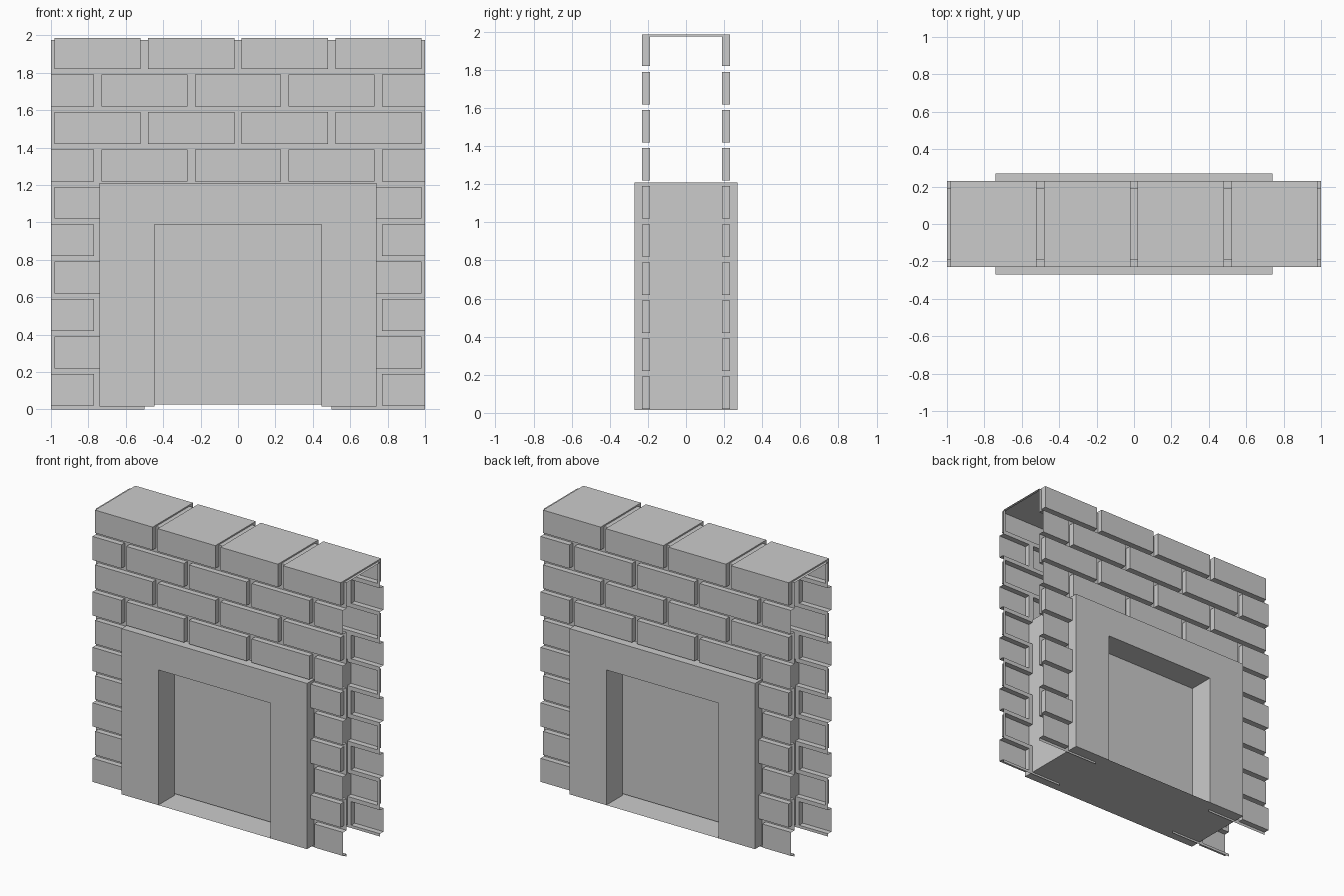
import bpy, bmesh
from mathutils import Vector

if "Cube" in bpy.data.objects:
    bpy.data.objects.remove(bpy.data.objects["Cube"])

IN, OUT = 0.19, 0.23          # mortar plane and brick face, distance from centre
TOP_IN, TOP_OUT = 1.975, 1.985
HOLE = 0.5                    # half width of the opening in the brick skin


def face(bm, pts, out):
    """Add a polygon whose normal points along 'out'."""
    f = bm.faces.new([bm.verts.new(p) for p in pts])
    f.normal_update()
    if f.normal.dot(Vector(out)) < 0:
        f.normal_flip()


def panel(bm, y, x0, x1, z0, z1, s):
    face(bm, [(x0, y, z0), (x1, y, z0), (x1, y, z1), (x0, y, z1)], (0, s, 0))


def end_wall(bm, x, z0, z1, s, d):
    face(bm, [(x, s*IN, z0), (x, s*OUT, z0), (x, s*OUT, z1), (x, s*IN, z1)], (d, 0, 0))


def bed(bm, z, x0, x1, s, d):
    face(bm, [(x0, s*IN, z), (x1, s*IN, z), (x1, s*OUT, z), (x0, s*OUT, z)], (0, 0, d))


def brick(bm, x0, x1, z0, z1, s):
    """Hollow raised brick, open at the back and at the wall ends."""
    panel(bm, s*OUT, x0, x1, z0, z1, s)
    bed(bm, z0, x0, x1, s, -1)
    bed(bm, z1, x0, x1, s, 1)
    for x, d in ((x0, -1), (x1, 1)):
        if abs(x) < 0.999 and abs(x) != HOLE:
            end_wall(bm, x, z0, z1, s, d)


def finish(bm, name):
    bmesh.ops.remove_doubles(bm, verts=bm.verts, dist=0.0005)
    me = bpy.data.meshes.new(name)
    bm.to_mesh(me)
    bm.free()
    bpy.context.collection.objects.link(bpy.data.objects.new(name, me))


def row_bricks(r):
    """Brick x spans of a row, with the opening cut out of the lower rows."""
    first = -0.98 if r % 2 else -1.23
    spans = []
    for i in range(4 if r % 2 else 5):
        a = round(max(-1, first + 0.5*i), 3)
        b = round(min(1, first + 0.5*i + 0.46), 3)
        if r < 5:
            if (a + b) < 0:
                b = min(b, -HOLE)
            else:
                a = max(a, HOLE)
            if abs(a + b) < 0.1 or b - a < 0.05:
                continue
        spans.append((a, b))
    if r < 5:
        spans = [sp for sp in spans if sp[1] <= -HOLE or sp[0] >= HOLE]
    return spans


# Front and back brick skins
for name, s in (("front_brick_skin", -1), ("back_brick_skin", 1)):
    bm = bmesh.new()
    for r in range(10):
        z0, z1 = 0.2*r + 0.02, 0.2*r + 0.19
        low = z0 - 0.03 if r else 0.0
        sides = [(-1, -HOLE), (HOLE, 1)] if r < 5 else [(-1, 1)]
        if r == 9:
            z1 = TOP_IN
        for a, b in sides:
            panel(bm, s*IN, a, b, low, z0, s)          # bed joint
            x = a
            for p, q in row_bricks(r):
                if p < a or q > b:
                    continue
                if p > x:
                    panel(bm, s*IN, x, p, z0, z1, s)   # upright joint
                x = q
                if r < 9:
                    brick(bm, p, q, z0, z1, s)
            if x < b:
                panel(bm, s*IN, x, b, z0, z1, s)
    finish(bm, name)

# Top course: bricks wrapping over the wall
bm = bmesh.new()
ZB = 1.82
for a, b in row_bricks(9):
    for s in (-1, 1):
        panel(bm, s*OUT, a, b, ZB, TOP_OUT, s)
        bed(bm, ZB, a, b, s, -1)
    face(bm, [(a, -OUT, TOP_OUT), (b, -OUT, TOP_OUT), (b, OUT, TOP_OUT), (a, OUT, TOP_OUT)], (0, 0, 1))
    for x, d in ((a, -1), (b, 1)):
        for s in (-1, 1):
            end_wall(bm, x, ZB, TOP_IN, s, d)
        face(bm, [(x, -OUT, TOP_IN), (x, OUT, TOP_IN), (x, OUT, TOP_OUT), (x, -OUT, TOP_OUT)], (d, 0, 0))
finish(bm, "capping_bricks")

# Mortar strips across the top
bm = bmesh.new()
for a, b in ((-1, -.98), (-.52, -.48), (-.02, .02), (.48, .52), (.98, 1)):
    face(bm, [(a, -IN, TOP_IN), (b, -IN, TOP_IN), (b, IN, TOP_IN), (a, IN, TOP_IN)], (0, 0, 1))
finish(bm, "top_mortar")

# Fireplace surround with a recess on both faces
bm = bmesh.new()
W, D, B, T = 0.74, 0.27, 0.015, 1.21       # half width, half depth, bottom, top
w, d, t = 0.447, 0.085, 0.99               # recess half width, back panel, top
for z, n in ((B, -1), (T, 1)):
    face(bm, [(-W, -D, z), (W, -D, z), (W, D, z), (-W, D, z)], (0, 0, n))
for n in (-1, 1):
    face(bm, [(n*W, -D, B), (n*W, D, B), (n*W, D, T), (n*W, -D, T)], (n, 0, 0))
arch = [(-W, B), (-w, B), (-w, t), (w, t), (w, B), (W, B), (W, T), (-W, T)]
for s in (-1, 1):
    face(bm, [(x, s*D, z) for x, z in arch], (0, s, 0))
    for n in (-1, 1):
        face(bm, [(n*w, s*D, B), (n*w, s*d, B), (n*w, s*d, t), (n*w, s*D, t)], (-n, 0, 0))
    face(bm, [(-w, s*D, t), (w, s*D, t), (w, s*d, t), (-w, s*d, t)], (0, 0, -1))
    panel(bm, s*d, -w, w, 0.027, t, s)
finish(bm, "fireplace_surround")
